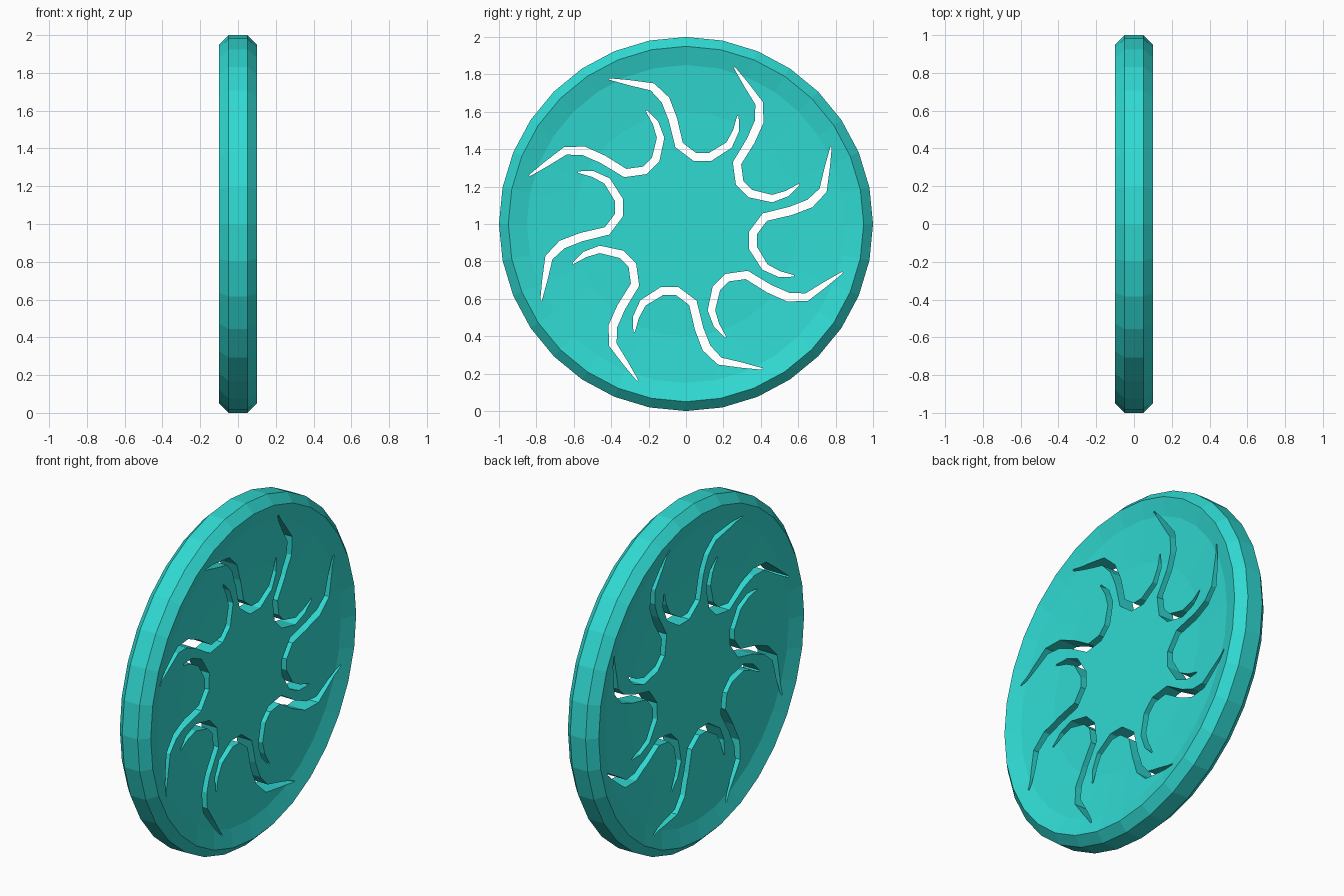
import bpy, bmesh, math
from mathutils import Vector

if "Cube" in bpy.data.objects:
    bpy.data.objects.remove(bpy.data.objects["Cube"])

teal = bpy.data.materials.new("teal")
teal.diffuse_color = (0.03, 0.70, 0.65, 1)
teal.use_nodes = True
teal.node_tree.nodes["Principled BSDF"].inputs["Base Color"].default_value = teal.diffuse_color

SIDES = 32
CENTRE_Z = 1.0


def make_object(name, bm):
    bmesh.ops.recalc_face_normals(bm, faces=bm.faces[:])
    mesh = bpy.data.meshes.new(name)
    bm.to_mesh(mesh)
    bm.free()
    obj = bpy.data.objects.new(name, mesh)
    bpy.context.collection.objects.link(obj)
    mesh.materials.append(teal)
    return obj


# Disc: chamfered rim and gently dished faces, turned around the x axis
half = [(0.05, 0.6), (0.07, 0.85), (0.10, 0.95), (0.05, 1.0)]
profile = half + [(-x, r) for x, r in reversed(half)]
bm = bmesh.new()
rings = []
for x, r in profile:
    rings.append([bm.verts.new((x, r * math.sin(2 * math.pi * i / SIDES),
                                CENTRE_Z + r * math.cos(2 * math.pi * i / SIDES)))
                  for i in range(SIDES)])
for a, b in zip(rings, rings[1:]):
    for i in range(SIDES):
        j = (i + 1) % SIDES
        bm.faces.new((a[i], a[j], b[j], b[i]))
bm.faces.new(rings[0])
bm.faces.new(rings[-1])
disc = make_object("disc", bm)

# Slot cutters: one tapered S-curve (y, z, half width) repeated eight times
path = [(-.41, .775, .004), (-.30, .755, .014), (-.18, .733, .021), (-.11, .663, .024),
        (-.07, .56, .023), (-.037, .422, .023), (.048, .358, .022), (.128, .358, .022),
        (.23, .422, .020), (.267, .497, .016), (.278, .578, .004)]
left, right = [], []
for i, (y, z, w) in enumerate(path):
    p, q = path[max(i - 1, 0)], path[min(i + 1, len(path) - 1)]
    d = Vector((q[0] - p[0], q[1] - p[1])).normalized()
    left.append((y - d.y * w, z + d.x * w))
    right.append((y + d.y * w, z - d.x * w))

bm = bmesh.new()
for k in range(8):
    c, s = math.cos(k * math.pi / 4), math.sin(k * math.pi / 4)

    def point(x, p):
        return bm.verts.new((x, c * p[0] - s * p[1], CENTRE_Z + s * p[0] + c * p[1]))

    sections = [[point(-0.3, l), point(0.3, l), point(0.3, r), point(-0.3, r)]
                for l, r in zip(left, right)]
    for a, b in zip(sections, sections[1:]):
        for i in range(4):
            j = (i + 1) % 4
            bm.faces.new((a[i], a[j], b[j], b[i]))
    bm.faces.new(sections[0])
    bm.faces.new(sections[-1])
cutter = make_object("slot_cutter", bm)
cutter.hide_render = True
cutter.hide_viewport = False
cutter.display_type = 'WIRE'

# Cut the slots, then remove the helper
mod = disc.modifiers.new("slots", 'BOOLEAN')
mod.operation = 'DIFFERENCE'
mod.solver = 'EXACT'
mod.object = cutter
bpy.context.view_layer.objects.active = disc
disc.select_set(True)
bpy.ops.object.modifier_apply(modifier=mod.name)
bpy.data.objects.remove(cutter, do_unlink=True)
